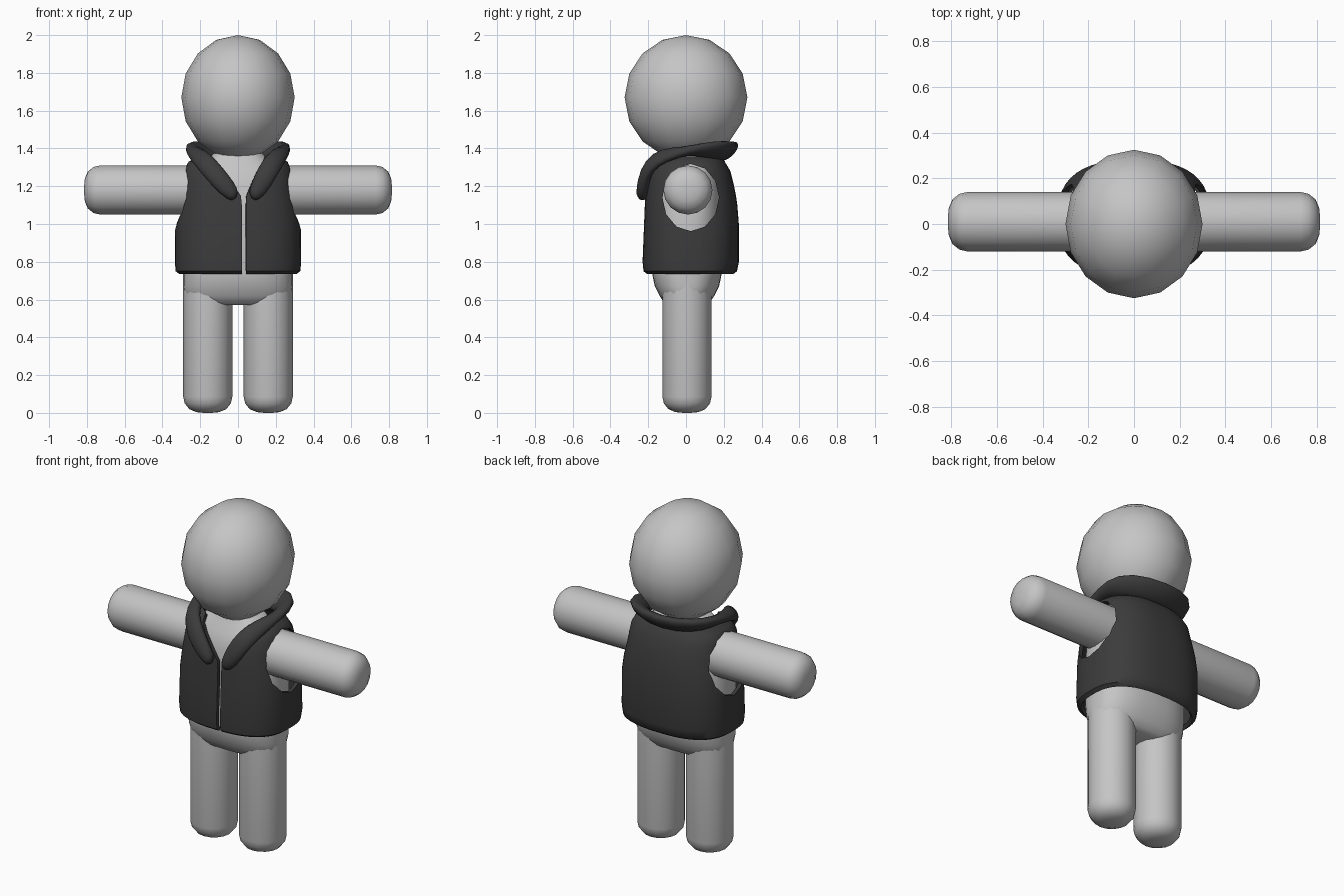
import bpy, bmesh, math
from mathutils import Vector, Matrix

if "Cube" in bpy.data.objects:
    bpy.data.objects.remove(bpy.data.objects["Cube"])


def material(name, rgb):
    m = bpy.data.materials.new(name)
    m.diffuse_color = (*rgb, 1)
    m.use_nodes = True
    m.node_tree.nodes["Principled BSDF"].inputs["Base Color"].default_value = m.diffuse_color
    return m


GREY = material("light grey", (0.56, 0.56, 0.56))
DARK = material("charcoal", (0.045, 0.045, 0.045))


def loft(name, rings, mat, closed=True, smooth=50):
    """Skin a list of point rings; closed rings also get end caps."""
    bm = bmesh.new()
    rows = [[bm.verts.new(p) for p in r] for r in rings]
    n = len(rows[0])
    for a, b in zip(rows, rows[1:]):
        for k in range(n if closed else n - 1):
            j = (k + 1) % n
            bm.faces.new((a[k], a[j], b[j], b[k]))
    if closed:
        bm.faces.new(rows[0])
        bm.faces.new(rows[-1])
        bmesh.ops.recalc_face_normals(bm, faces=bm.faces)
    me = bpy.data.meshes.new(name)
    bm.to_mesh(me)
    bm.free()
    ob = bpy.data.objects.new(name, me)
    bpy.context.collection.objects.link(ob)
    me.materials.append(mat)
    if smooth:
        shade(ob, smooth)
    return ob


def activate(ob):
    bpy.ops.object.select_all(action='DESELECT')
    ob.select_set(True)
    bpy.context.view_layer.objects.active = ob


def shade(ob, angle):
    activate(ob)
    bpy.ops.object.shade_smooth_by_angle(angle=math.radians(angle))


def apply_all(ob):
    activate(ob)
    for m in list(ob.modifiers):
        bpy.ops.object.modifier_apply(modifier=m.name)


def spow(v, e):
    return math.copysign(abs(v) ** e, v)


def section(z, rx, yf, yb, a0, a1, count, power):
    """Rounded cross-section; the angle runs from the front towards +x."""
    cy, ry, pts = (yf + yb) / 2, (yb - yf) / 2, []
    for k in range(count):
        a = a0 + (a1 - a0) * k / (count - 1)
        pts.append(Vector((rx * spow(math.sin(a), 2 / power),
                           cy - ry * spow(math.cos(a), 2 / power), z)))
    return pts


def limb(name, length, matrix):
    """Round-ended limb along local z, with the tip at z = length."""
    profile = [(0.13, 0), (0.13, length - 0.085), (0.122, length - 0.05),
               (0.098, length - 0.02), (0.06, length - 0.004), (0.02, length)]
    rings = [[matrix @ Vector((r * math.cos(t * math.tau / 16), r * math.sin(t * math.tau / 16), z))
              for t in range(16)] for r, z in profile]
    return loft(name, rings, GREY)


# Head
bpy.ops.mesh.primitive_uv_sphere_add(segments=16, ring_count=8, radius=1, location=(0, 0, 1.67))
head = bpy.context.object
head.name = "head"
head.scale = (0.30, 0.325, 0.33)
head.data.materials.append(GREY)
shade(head, 60)

# Arms and legs
for side, s in (("right", 1), ("left", -1)):
    limb(side + "_arm", 0.815, Matrix.Translation((0, 0.01, 1.18)) @ Matrix.Rotation(s * math.pi / 2, 4, 'Y'))
    limb(side + "_leg", 0.75, Matrix.Translation((s * 0.16, 0.005, 0.75)) @ Matrix.Rotation(math.pi, 4, 'X'))

# Torso, tapering into the legs and the neck
torso = [(0.57, 0.20, 0.09), (0.585, 0.26, 0.122), (0.62, 0.283, 0.145), (0.67, 0.289, 0.17),
         (0.73, 0.29, 0.183), (1.0, 0.29, 0.185), (1.2, 0.27, 0.18), (1.29, 0.24, 0.15),
         (1.33, 0.18, 0.12), (1.38, 0.12, 0.10)]
loft("torso", [section(z, rx, 0.005 - ry, 0.005 + ry, 0, math.tau * 31 / 32, 32, 2.5)
               for z, rx, ry in torso], GREY)

# Vest shell: height, half width, front y, back y, right and left opening edges
vest_rows = [(0.735, 0.31, -0.205, 0.25, 0.042, -0.02), (0.75, 0.33, -0.225, 0.27, 0.042, -0.02),
             (0.80, 0.335, -0.23, 0.28, 0.042, -0.02), (1.0, 0.333, -0.222, 0.28, 0.042, -0.02),
             (1.1, 0.32, -0.218, 0.272, 0.042, -0.02), (1.15, 0.31, -0.215, 0.265, 0.045, -0.015),
             (1.2, 0.30, -0.21, 0.255, 0.065, 0.02), (1.28, 0.288, -0.195, 0.235, 0.10, 0.08),
             (1.33, 0.262, -0.17, 0.205, 0.13, 0.12), (1.357, 0.20, -0.13, 0.18, 0.14, 0.14)]
POWER = 2.6
rings = []
for z, rx, yf, yb, right, left in vest_rows:
    a0 = math.asin(spow(right / rx, POWER / 2))
    a1 = math.tau - math.asin(spow(left / rx, POWER / 2))
    rings.append(section(z, rx, yf, yb, a0, a1, 45, POWER))
vest = loft("vest", rings, DARK, closed=False, smooth=0)
solid = vest.modifiers.new("thickness", 'SOLIDIFY')
solid.thickness = 0.022
solid.offset = -1

# Arm holes
cutters = []
for s in (1, -1):
    hole = [[(s * x, 0.025 + 0.15 * math.sin(t * math.tau / 12), 1.14 + 0.178 * math.cos(t * math.tau / 12))
             for t in range(12)] for x in (0.18, 0.5)]
    cutter = loft("arm_hole_cutter", hole, DARK, smooth=0)
    cutter.hide_render = True
    cut = vest.modifiers.new("arm_hole", 'BOOLEAN')
    cut.operation = 'DIFFERENCE'
    cut.solver = 'EXACT'
    cut.object = cutter
    cutters.append(cutter)
apply_all(vest)
for c in cutters:
    bpy.data.objects.remove(c)
shade(vest, 45)

# Collar: inner edge, outer edge and sideways shift, from the front tip to the back
half = [((0.025, -0.225, 1.165), (0.05, -0.235, 1.11), 0.03),
        ((0.045, -0.23, 1.215), (0.12, -0.235, 1.155), 0.028),
        ((0.095, -0.21, 1.30), (0.19, -0.22, 1.25), 0.012),
        ((0.155, -0.17, 1.375), (0.235, -0.16, 1.315), 0.005),
        ((0.20, -0.06, 1.40), (0.27, -0.05, 1.365), 0),
        ((0.20, 0.07, 1.365), (0.285, 0.10, 1.425), 0),
        ((0.14, 0.15, 1.345), (0.215, 0.235, 1.435), 0),
        ((0, 0.19, 1.34), (0, 0.29, 1.425), 0)]


def edge(row, s):
    a, b, shift = row
    return [Vector((s * p[0] + shift, p[1], p[2])) for p in (a, b)]


spans = [edge(r, 1) for r in half] + [edge(r, -1) for r in half[-2::-1]]
mids = [(a + b) / 2 for a, b in spans]
rings = []
for i, (a, b) in enumerate(spans):
    along = mids[min(i + 1, len(mids) - 1)] - mids[max(i - 1, 0)]
    u = (b - a) / 2
    n = u.cross(along).normalized() * 0.034
    rings.append([mids[i] + u * 1.08 * math.cos(t * math.tau / 10) + n * math.sin(t * math.tau / 10)
                  for t in range(10)])
collar = loft("collar", rings, DARK, smooth=0)
collar.modifiers.new("rounding", 'SUBSURF').levels = 1
apply_all(collar)
shade(collar, 70)
